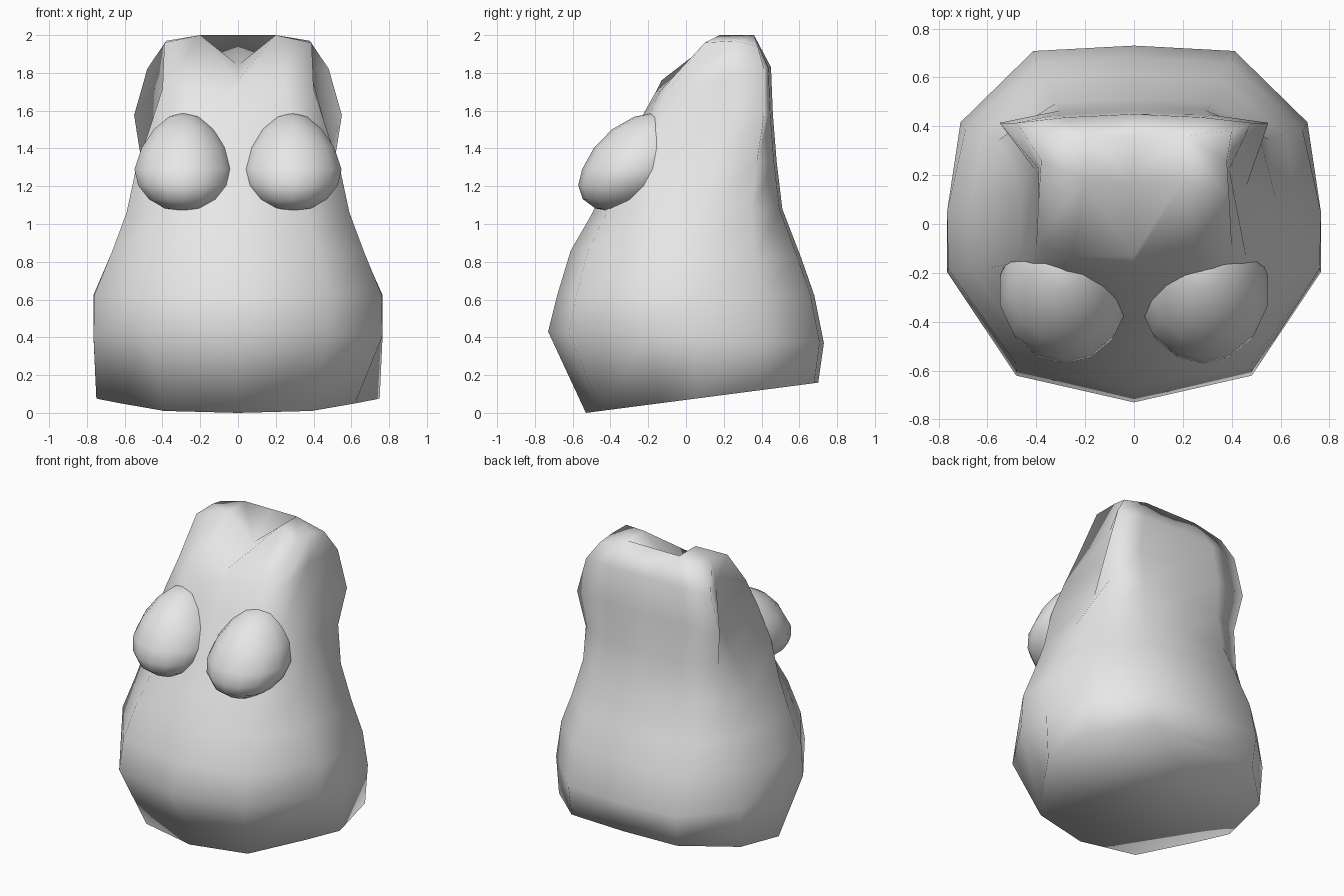
import bpy
import bmesh
from mathutils import Matrix, Vector

default = bpy.data.objects.get("Cube")
if default:
    bpy.data.objects.remove(default, do_unlink=True)


def make_material(name, colour):
    mat = bpy.data.materials.new(name)
    mat.use_nodes = True
    mat.diffuse_color = colour
    mat.node_tree.nodes["Principled BSDF"].inputs["Base Color"].default_value = colour
    return mat


clay = make_material("light grey clay", (0.8, 0.8, 0.8, 1))


def add_object(name, bm):
    """Turn a bmesh into a smooth shaded clay object."""
    bmesh.ops.recalc_face_normals(bm, faces=bm.faces[:])
    for face in bm.faces:
        face.smooth = True
    mesh = bpy.data.meshes.new(name)
    bm.to_mesh(mesh)
    bm.free()
    mesh.materials.append(clay)
    obj = bpy.data.objects.new(name, mesh)
    bpy.context.scene.collection.objects.link(obj)
    return obj


def half_section(z_front, z_back, front, back, w_front, w_side, w_back, square):
    """Left half of a tilted cross-section, from front centre to back centre."""
    upper = square - 0.57
    outline = [(0, front), (w_front * 0.63, front * 0.85),
               (w_front, front * (0.27 + upper * 0.8)), (w_side, 0.05 + upper / 2),
               (w_back, back * square), (w_back * 0.58, back * 0.97), (0, back)]
    return [Vector((x, y, z_front + (z_back - z_front) * (y - front) / (back - front)))
            for x, y in outline]


def full_ring(bm, half):
    """Mirror a half section into a closed loop of vertices."""
    mirrored = [Vector((-p.x, p.y, p.z)) for p in half[-2:0:-1]]
    return [bm.verts.new(p) for p in half + mirrored]


# Torso sections: front z, back z, front y, back y, three half widths, squareness
sections = [
    (0.00, 0.16, -0.53, 0.70, 0.62, 0.75, 0.70, 0.57),
    (0.43, 0.37, -0.73, 0.73, 0.765, 0.765, 0.71, 0.57),
    (0.63, 0.62, -0.68, 0.68, 0.76, 0.765, 0.69, 0.57),
    (0.86, 0.82, -0.61, 0.61, 0.67, 0.67, 0.62, 0.60),
    (1.05, 1.08, -0.50, 0.51, 0.59, 0.58, 0.55, 0.68),
    (1.28, 1.33, -0.39, 0.48, 0.54, 0.46, 0.51, 0.78),
    (1.52, 1.58, -0.26, 0.46, 0.46, 0.40, 0.55, 0.90),
    (1.70, 1.83, -0.16, 0.45, 0.40, 0.39, 0.48, 0.92),
]
# Shoulder rim with the notched neckline at the front
rim = [(0, -0.13, 1.76), (0.2, 0.18, 2), (0.39, 0.1, 1.96), (0.38, 0.26, 1.97),
       (0.4, 0.38, 1.94), (0.2, 0.36, 2), (0, 0.36, 2)]

# Torso
bm = bmesh.new()
rings = [full_ring(bm, half_section(*s)) for s in sections]
rings.append(full_ring(bm, [Vector(p) for p in rim]))
count = len(rings[0])
for low, high in zip(rings, rings[1:]):
    for i in range(count):
        j = (i + 1) % count
        bm.faces.new((low[i], low[j], high[j], high[i]))
bm.faces.new(rings[0])

# Flat shoulder tops on both sides of a hollow behind the neckline
top = rings[-1]
bm.faces.new(top[1:6])
bm.faces.new(top[7:12])
hollow = bm.verts.new((0, 0.17, 1.84))
neck = [top[i] for i in (0, 1, 5, 6, 7, 11)]
for a, b in zip(neck, neck[1:] + neck[:1]):
    bm.faces.new((a, b, hollow))
add_object("torso", bm)

# Breasts, tapering and sloping back into the chest towards the top
for side, name in ((1, "left_breast"), (-1, "right_breast")):
    bm = bmesh.new()
    bmesh.ops.create_uvsphere(bm, u_segments=14, v_segments=8, radius=1)
    for v in bm.verts:
        rise = max(v.co.z, 0)
        v.co = Vector((v.co.x * 0.27 * (1 - 0.2 * rise),
                       v.co.y * 0.28 + v.co.z * 0.11,
                       v.co.z * 0.225 + rise * 0.075))
    bm.transform(Matrix.Translation((side * 0.285, -0.27, 1.29)))
    add_object(name, bm)
